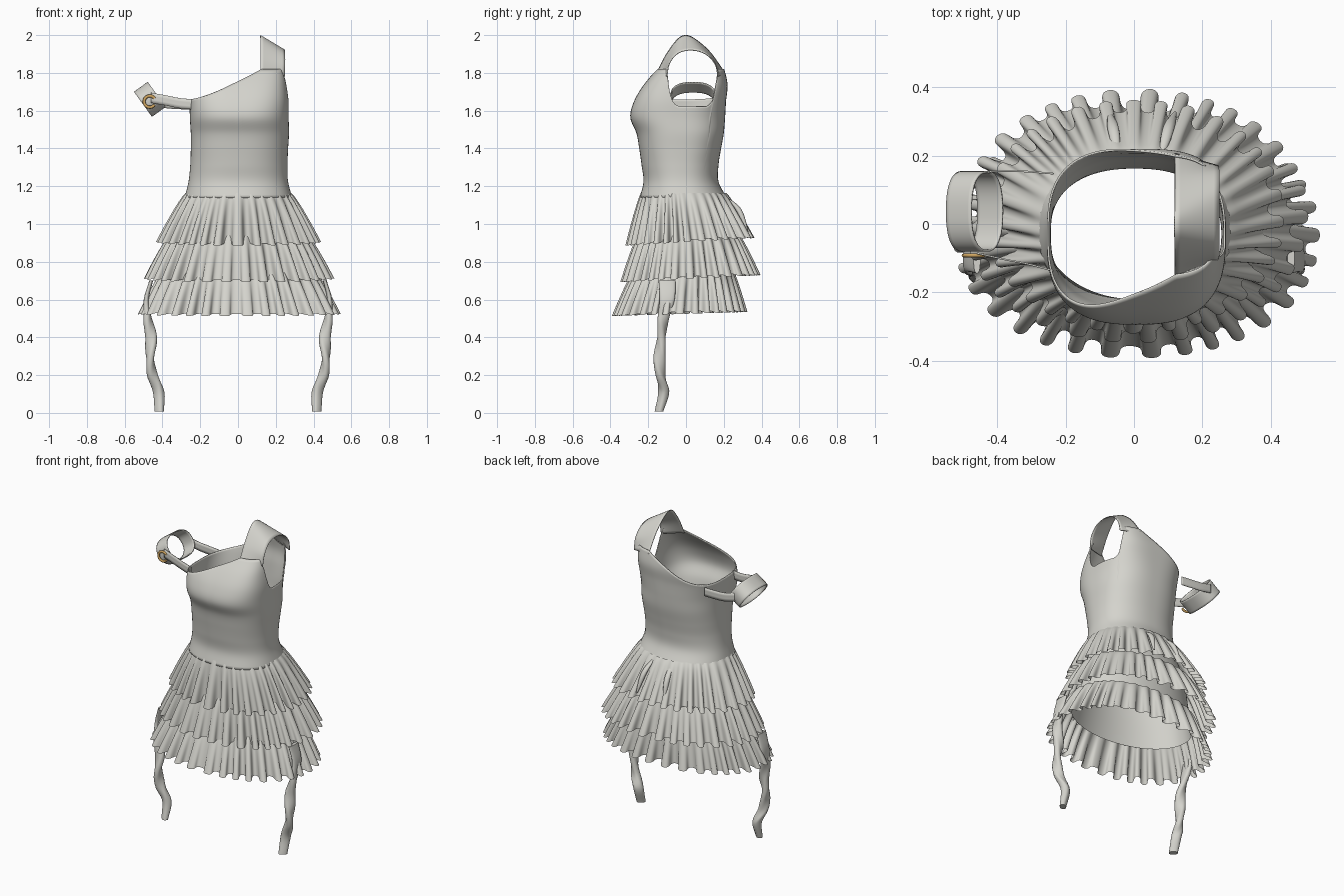
import bpy, bmesh, math
from mathutils import Vector

cube = bpy.data.objects.get("Cube")
if cube:
    bpy.data.objects.remove(cube, do_unlink=True)


def material(name, color):
    m = bpy.data.materials.new(name)
    m.use_nodes = True
    m.diffuse_color = (*color, 1)
    m.node_tree.nodes["Principled BSDF"].inputs["Base Color"].default_value = (*color, 1)
    return m


CLOTH = material("warm grey cloth", (0.66, 0.655, 0.61))
GOLD = material("gold metal", (0.63, 0.38, 0.12))


def spline(points, u):
    """Smooth curve through evenly spaced points, u from 0 to 1."""
    last = len(points) - 1
    s = min(max(u, 0), 1) * last
    i = min(int(s), last - 1)
    t = s - i
    b, c = Vector(points[i]), Vector(points[i + 1])
    a = Vector(points[i - 1]) if i > 0 else 2 * b - c
    d = Vector(points[i + 2]) if i + 2 <= last else 2 * c - b
    return b + 0.5 * t * (c - a + t * (2 * a - 5 * b + 4 * c - d + t * (3 * (b - c) + d - a)))


def sheet(name, rows, closed=False, thickness=0, mat=CLOTH, caps=False):
    """Join rows of points into a smooth cloth surface."""
    bm = bmesh.new()
    grid = [[bm.verts.new(p) for p in row] for row in rows]
    n = len(grid[0])
    for low, high in zip(grid, grid[1:]):
        for j in range(n if closed else n - 1):
            k = (j + 1) % n
            bm.faces.new((low[j], low[k], high[k], high[j]))
    if caps:
        bm.faces.new(grid[0][::-1])
        bm.faces.new(grid[-1])
        bmesh.ops.recalc_face_normals(bm, faces=bm.faces)
    mesh = bpy.data.meshes.new(name)
    bm.to_mesh(mesh)
    bm.free()
    obj = bpy.data.objects.new(name, mesh)
    bpy.context.collection.objects.link(obj)
    mesh.materials.append(mat)
    if thickness:
        mod = obj.modifiers.new("thickness", "SOLIDIFY")
        mod.thickness = thickness
    bpy.ops.object.select_all(action="DESELECT")
    obj.select_set(True)
    bpy.context.view_layer.objects.active = obj
    bpy.ops.object.shade_smooth_by_angle(angle=math.radians(50))


def power(value, exponent):
    return math.copysign(abs(value) ** exponent, value)


def oval(t, left, right, front, back, squareness=2.0):
    """Point on a rounded box outline."""
    e = 2 / squareness
    x = (left + right) / 2 + (right - left) / 2 * power(math.cos(t), e)
    y = (front + back) / 2 + (back - front) / 2 * power(math.sin(t), e)
    return x, y


# Bodice: outlines evenly spaced in height (left, right, front, back)
BASE, TOP = 1.14, 1.82
BODY = [(-.282, .287, -.245, .215), (-.262, .265, -.225, .172), (-.253, .262, -.235, .172),
        (-.25, .265, -.247, .185), (-.25, .27, -.262, .2), (-.255, .268, -.295, .207),
        (-.255, .268, -.275, .212), (-.25, .26, -.225, .22), (-.24, .25, -.155, .205)]
SQUARE = [2.3, 2.3, 2.3, 2.4, 2.5, 2.6, 2.9, 3.3, 3.6]


def body_point(t, z):
    u = (z - BASE) / (TOP - BASE)
    squareness = spline([(s, 0) for s in SQUARE], u)[0]
    return oval(t, *spline(BODY, u), squareness)


def neckline(t):
    """Height of the slanted neckline, with the armhole cut on the strap side."""
    x = body_point(t, 1.74)[0]
    if x > 0.1:
        for step in range(66):
            z = 1.62 + 0.003 * step
            half_width = 0.137 * (step / 66) ** 0.14
            if abs(body_point(t, z)[1] - 0.034) < half_width:
                return z
    slope = min(max((x + 0.25) / 0.37, 0), 1)
    return 1.66 + 0.16 * slope ** 1.3


COLS, ROWS = 224, 44
angles = [math.tau * j / COLS for j in range(COLS)]
heights = [neckline(t) for t in angles]
rows = []
for i in range(ROWS + 1):
    row = []
    for t, top in zip(angles, heights):
        z = BASE + (top - BASE) * i / ROWS
        row.append((*body_point(t, z), z))
    rows.append(row)
sheet("bodice", rows, closed=True, thickness=0.006)

# Shoulder strap: lofted between a high inner edge and a low outer edge
INNER = [(.12, -.157, 1.80), (.12, -.105, 1.9), (.12, -.045, 1.98), (.12, 0, 2.0),
         (.12, .05, 1.98), (.12, .13, 1.91), (.12, .208, 1.80)]
OUTER = [(.248, -.104, 1.78), (.25, -.09, 1.85), (.25, -.045, 1.905), (.25, .025, 1.922),
         (.25, .1, 1.905), (.25, .155, 1.85), (.248, .172, 1.78)]
rows = []
for k in range(33):
    a, b = spline(INNER, k / 32), spline(OUTER, k / 32)
    rows.append([a.lerp(b, m / 8) for m in range(9)])
sheet("shoulder_strap", rows, thickness=0.005)


# Ruffled skirt tiers: looping pleats that open toward the hem
def tier(name, top_z, hem_z, top, hem, pleats, seed, tilt, start):
    rows = []
    steps, cols = 16, pleats * 20
    for i in range(steps + 1):
        v = 1 - i / steps
        box = Vector(top).lerp(Vector(hem), v ** 0.85)
        row = []
        for j in range(cols):
            t = math.tau * j / cols
            phase = pleats * t + 0.9 * math.sin(3 * t + seed) + 0.6 * math.sin(7 * t + 2 * seed)
            size = 0.025 * (start + (1 - start) * v) * (1 + 0.3 * math.sin(5 * t + 3 * seed))
            turn = t + 0.46 * v * math.sin(2 * phase) / pleats
            x, y = oval(turn, *box, 2.15)
            out = Vector((math.cos(turn), math.sin(turn))) * size * (math.cos(phase) - 0.8)
            z = top_z + (hem_z - top_z) * v + v * (tilt * y - 0.006 * math.cos(phase))
            row.append((x + out.x, y + out.y, z))
        rows.append(row)
    sheet(name, rows, closed=True)


tier("upper_ruffle", 1.165, .91, (-.277, .282, -.238, .212), (-.43, .435, -.315, .36), 32, 1.0, .06, .1)
tier("middle_ruffle", .955, .715, (-.355, .36, -.25, .275), (-.495, .505, -.345, .39), 33, 2.3, .05, .2)
tier("lower_ruffle", .755, .53, (-.4, .405, -.275, .25), (-.525, .54, -.39, .32), 33, 4.1, .03, .2)

# Smooth underskirt
LINING = [(-.4, .405, -.28, .24), (-.365, .37, -.25, .23), (-.325, .33, -.235, .225),
          (-.265, .27, -.22, .18)]
rows = []
for i in range(13):
    box = spline(LINING, i / 12)
    rows.append([(*oval(t, *box), .68 + .48 * i / 12) for t in angles])
sheet("underskirt", rows, closed=True)

# Gathered folds at the back of the skirt
for name, x in (("left_back_fold", .1), ("right_back_fold", -.06)):
    rows = []
    for i in range(13):
        u = i / 12
        c = spline([(x * .8, .2, 1.15), (x, .275, 1.08), (x * 1.2, .325, .96)], u)
        r = .005 + .012 * math.sin(math.pi * u)
        rows.append([c + Vector((r * math.cos(a), r * math.sin(a), 0))
                     for a in (math.tau * m / 12 for m in range(12))])
    sheet(name, rows, closed=True, caps=True)

# Hanging twisted ribbons (centre, then half sizes)
PATH = [(.46, -.1, .7), (.485, -.1, .6), (.478, -.12, .5), (.46, -.13, .4),
        (.465, -.14, .3), (.453, -.135, .2), (.42, -.118, .11), (.417, -.143, .008)]
SIZE = [(.01, .045), (.014, .04), (.02, .031), (.022, .031),
        (.02, .032), (.022, .03), (.026, .03), (.018, .026)]
for name, side in (("left_ribbon", 1), ("right_ribbon", -1)):
    rows = []
    for i in range(65):
        u = i / 64
        c, (a, b) = spline(PATH, u), spline(SIZE, u)
        twist = 9 * max(0, min(u, .85) - .25)
        row = []
        for m in range(20):
            t = math.tau * m / 20
            px, py = a * power(math.cos(t), .8), b * power(math.sin(t), .8)
            x = c.x + px * math.cos(twist) - py * math.sin(twist)
            y = c.y + px * math.sin(twist) + py * math.cos(twist)
            row.append((side * x, y, c.z))
        rows.append(row)
    sheet(name, rows, closed=True, caps=True)

# Off-shoulder arm band, tilted along the arm
CENTRE, AXIS, ACROSS = Vector((-.467, .037, 1.66)), Vector((.81, 0, .58)), Vector((.58, 0, -.81))
rows = []
for i in range(9):
    s = i / 4 - 1
    row = []
    for m in range(64):
        p, y = oval(math.tau * m / 64, -.082, .082, -.118, .118, 2.4)
        row.append(CENTRE + AXIS * .045 * s + ACROSS * p + Vector((0, y, 0)))
    rows.append(row)
sheet("arm_band", rows, closed=True, thickness=0.006)

# Two ribbons joining the arm band to the bodice
LINKS = {"front_arm_ribbon": [(-.235, -.135, 1.633), (-.31, -.115, 1.64), (-.385, -.1, 1.655), (-.46, -.083, 1.668)],
         "back_arm_ribbon": [(-.235, .15, 1.632), (-.31, .156, 1.635), (-.38, .158, 1.64), (-.45, .155, 1.655)]}
for name, path in LINKS.items():
    rows = []
    for s in (-1, -.33, .33, 1):
        rows.append([spline(path, k / 24) + Vector((0, 0, .027 * s)) for k in range(25)])
    sheet(name, rows, thickness=0.005)

# Open gold ring on the arm band
rows = []
for k in range(41):
    a = math.radians(35 + 290 * k / 40)
    out = Vector((math.cos(a), 0, math.sin(a)))
    hub = Vector((-.467, -.092, 1.648)) + out * .03
    rows.append([hub + out * .008 * math.cos(b) + Vector((0, .006 * math.sin(b), 0))
                 for b in (math.tau * m / 10 for m in range(10))])
sheet("gold_ring", rows, closed=True, mat=GOLD, caps=True)
